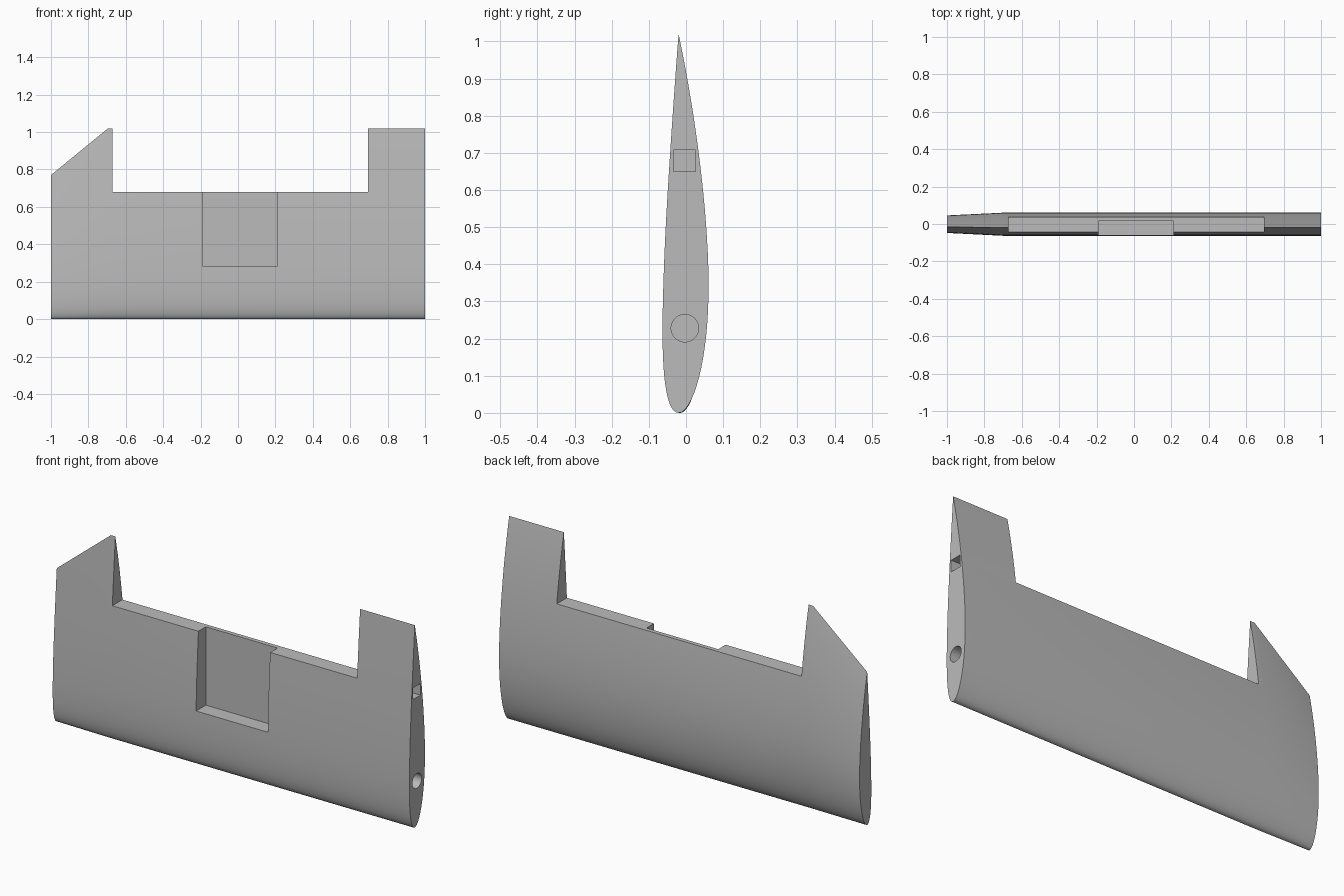
import bpy, bmesh, math

if "Cube" in bpy.data.objects:
    bpy.data.objects.remove(bpy.data.objects["Cube"])

grey = bpy.data.materials.new("plain_grey")
grey.use_nodes = True
colour = (0.5, 0.5, 0.5, 1)
grey.diffuse_color = colour
grey.node_tree.nodes["Principled BSDF"].inputs["Base Color"].default_value = colour

CHORD = 1.02


def surface(t, side):
    """Cambered aerofoil: t runs from the leading edge (0) to the trailing edge (1)."""
    half = 0.6 * (0.2969 * math.sqrt(t) - 0.126 * t - 0.3516 * t**2
                  + 0.2843 * t**3 - 0.1036 * t**4)
    p = 0.4
    base = p if t < p else 1 - p
    camber = 0.02 * (1 - ((t - p) / base) ** 2)
    return CHORD * (camber + side * half) - 0.02, CHORD * t


def new_object(name, bm):
    bmesh.ops.recalc_face_normals(bm, faces=bm.faces)
    mesh = bpy.data.meshes.new(name)
    bm.to_mesh(mesh)
    bm.free()
    mesh.materials.append(grey)
    obj = bpy.data.objects.new(name, mesh)
    bpy.context.collection.objects.link(obj)
    return obj


# Wing body: constant section with a tapered tip
STEPS = 40
ts = [(1 - math.cos(math.pi * i / STEPS)) / 2 for i in range(STEPS + 1)]
outline = [surface(t, 1) for t in ts] + [surface(t, -1) for t in ts[-2:0:-1]]
bm = bmesh.new()
rings = []
for x, scale in ((-1, 0.755), (-0.695, 1), (1, 1)):
    rings.append([bm.verts.new((x, y * scale, z * scale)) for y, z in outline])
for a, b in zip(rings, rings[1:]):
    for i in range(len(a)):
        j = (i + 1) % len(a)
        bm.faces.new((a[i], a[j], b[j], b[i]))
bm.faces.new(rings[0])
bm.faces.new(rings[-1])
wing = new_object("wing_body", bm)


def box(name, lo, hi):
    bm = bmesh.new()
    bmesh.ops.create_cube(bm, size=1)
    for v in bm.verts:
        v.co = [(a + b) / 2 + c * (b - a) for a, b, c in zip(lo, hi, v.co)]
    return new_object(name, bm)


def rod(name, x0, x1, y, z, radius):
    bm = bmesh.new()
    bmesh.ops.create_cone(bm, cap_ends=True, segments=48, radius1=radius,
                          radius2=radius, depth=x1 - x0)
    for v in bm.verts:
        v.co = (v.co.z + (x0 + x1) / 2, v.co.x + y, v.co.y + z)
    return new_object(name, bm)


# Flap notch, servo pocket, and the two root sockets
cutters = [
    box("flap_notch", (-0.67, -0.3, 0.68), (0.695, 0.3, 1.3)),
    box("servo_pocket", (-0.19, -0.3, 0.285), (0.21, 0.015, 0.8)),
    box("square_socket", (0.93, -0.033, 0.65), (1.1, 0.025, 0.708)),
    rod("spar_socket", 0.7, 1.1, -0.003, 0.228, 0.037),
]
bpy.context.view_layer.objects.active = wing
for cutter in cutters:
    cutter.hide_render = True
    mod = wing.modifiers.new(cutter.name, "BOOLEAN")
    mod.operation = "DIFFERENCE"
    mod.solver = "EXACT"
    mod.object = cutter
    bpy.ops.object.modifier_apply(modifier=mod.name)
    bpy.data.objects.remove(cutter)

# Smooth skin with crisp cut edges
bpy.ops.object.select_all(action="DESELECT")
wing.select_set(True)
bpy.ops.object.shade_smooth_by_angle(angle=math.radians(30))
